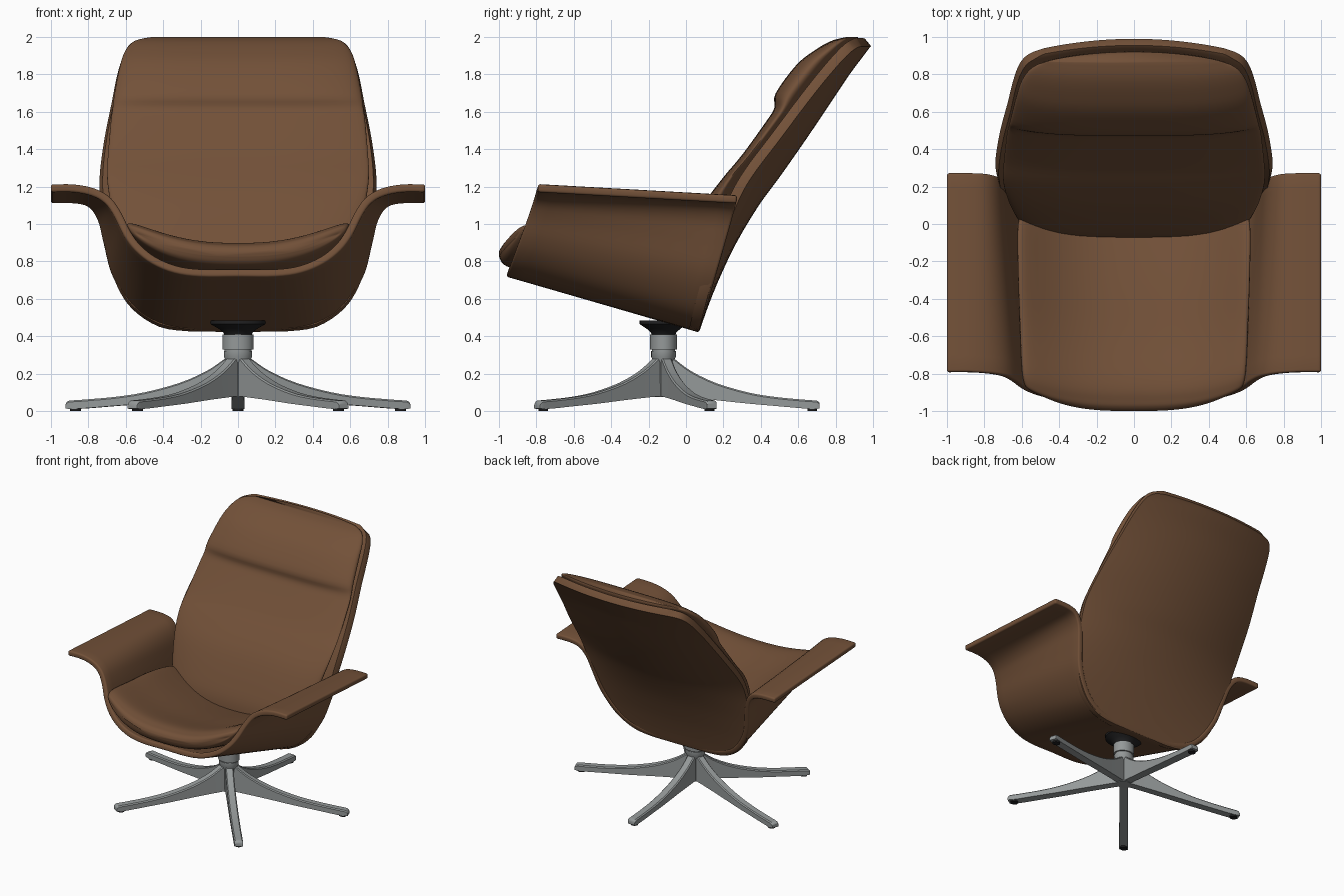
import bpy, bmesh, math
from mathutils import Vector

if "Cube" in bpy.data.objects:
    bpy.data.objects.remove(bpy.data.objects["Cube"])


def material(name, rgb):
    m = bpy.data.materials.new(name)
    m.diffuse_color = (*rgb, 1)
    m.use_nodes = True
    m.node_tree.nodes["Principled BSDF"].inputs["Base Color"].default_value = m.diffuse_color
    return m


LEATHER = material("brown leather", (0.17, 0.082, 0.040))
METAL = material("grey metal", (0.30, 0.32, 0.32))
BLACK = material("black plastic", (0.015, 0.015, 0.016))


def smooth(rows, n):
    """Catmull-Rom resampling of a list of tuples, n steps per segment."""
    out = []
    last = len(rows) - 1
    for i in range(last):
        p = [Vector(rows[min(max(i + k, 0), last)]) for k in (-1, 0, 1, 2)]
        for s in range(n):
            t = s / n
            out.append(0.5 * (2 * p[1] + (p[2] - p[0]) * t
                              + (2 * p[0] - 5 * p[1] + 4 * p[2] - p[3]) * t ** 2
                              + (3 * p[1] - p[0] - 3 * p[2] + p[3]) * t ** 3))
    return out + [Vector(rows[-1])]


def loft(name, rows, mat, closed=False, thickness=0, angle=40):
    """Skin rows of points; closed rows are capped, open ones thickened."""
    bm = bmesh.new()
    grid = [[bm.verts.new(p) for p in r] for r in rows]
    n = len(rows[0])
    for a, b in zip(grid, grid[1:]):
        for j in range(n if closed else n - 1):
            k = (j + 1) % n
            bm.faces.new((a[j], a[k], b[k], b[j]))
    if closed:
        bm.faces.new(grid[0])
        bm.faces.new(grid[-1])
        bmesh.ops.recalc_face_normals(bm, faces=bm.faces)
    me = bpy.data.meshes.new(name)
    bm.to_mesh(me)
    bm.free()
    me.materials.append(mat)
    ob = bpy.data.objects.new(name, me)
    bpy.context.collection.objects.link(ob)
    bpy.ops.object.select_all(action='DESELECT')
    ob.select_set(True)
    bpy.context.view_layer.objects.active = ob
    if thickness:
        s = ob.modifiers.new("thickness", 'SOLIDIFY')
        s.thickness, s.offset = thickness, 1
        b = ob.modifiers.new("rounded rim", 'BEVEL')
        b.width, b.segments, b.limit_method = thickness * 0.3, 3, 'ANGLE'
        b.angle_limit = math.radians(50)
        bpy.ops.object.convert(target='MESH')
    bpy.ops.object.shade_smooth_by_angle(angle=math.radians(angle))
    return ob


# Seat shell with flared arms: loft from front profile to rear profile (x, z)
FRONT = [(0, .72), (.2, .72), (.34, .74), (.46, .79), (.55, .86), (.61, .94),
         (.66, 1.04), (.71, 1.11), (.78, 1.15), (.88, 1.17), (1, 1.17)]
REAR = [(0, .42), (.25, .425), (.4, .45), (.52, .51), (.61, .61), (.68, .74),
        (.72, .9), (.75, 1.02), (.8, 1.09), (.88, 1.11), (1, 1.11)]


def mirrored(half):
    return [(-x, z) for x, z in half[:0:-1]] + half


front = [Vector((x, -.96 + (z - .72) * .37, z)) for x, z in smooth(mirrored(FRONT), 4)]
rear = [Vector((x, .07 + (z - .42) * .29, z)) for x, z in smooth(mirrored(REAR), 4)]
loft("seat_shell", [[f.lerp(r, i / 12) for f, r in zip(front, rear)] for i in range(13)],
     LEATHER, thickness=.042)

# Back shell rows: height, half width, edge y, centre y
BACK = [(.425, .25, .07, .07), (.45, .42, .075, .08), (.55, .57, .10, .115),
        (.7, .66, .14, .175), (.9, .71, .20, .27), (1.1, .735, .27, .39),
        (1.25, .74, .35, .50), (1.45, .715, .50, .64), (1.65, .675, .65, .775),
        (1.8, .645, .77, .875), (1.9, .61, .86, .95), (1.94, .56, .91, .98),
        (1.95, .48, .94, .99)]
US = [-math.cos(math.pi * i / 32) for i in range(33)]
loft("back_shell", [[(u * w, ye + (yc - ye) * (1 - u * u), z) for u in US]
                    for z, w, ye, yc in smooth(BACK, 4)], LEATHER, thickness=.055)

# Pillow cross-section: (across, through) pairs round the loop
LOOP = []
for i in range(64):
    a = 2 * math.pi * i / 64
    u = math.cos(a)
    LOOP.append((u, math.copysign(max(0, 1 - u ** 4) ** .45, math.sin(a))))

# Back cushion with headrest bulge: height, half width, front y, edge y, centre y
CUSHION = [(.55, .42, .0, .05, .06), (.6, .52, -.07, .07, .08), (.75, .6, -.065, .1, .13),
           (.9, .64, -.01, .14, .2), (1.1, .68, .09, .21, .32), (1.25, .7, .2, .28, .42),
           (1.37, .695, .3, .38, .52), (1.55, .68, .43, .52, .65), (1.62, .67, .472, .57, .7),
           (1.7, .66, .48, .64, .75), (1.85, .63, .59, .76, .86), (1.93, .6, .69, .83, .9),
           (1.98, .55, .78, .87, .92), (2, .46, .86, .88, .92)]
rows = []
for z, w, yf, ye, yc in smooth(CUSHION, 4):
    row = []
    for u, v in LOOP:
        yb = ye + (yc - ye) * (1 - u * u)
        row.append((u * w, (yb + yf) / 2 - v * (yb - yf) / 2, min(z, 2)))
    rows.append(row)
loft("back_cushion", rows, LEATHER, closed=True, angle=60)

# Seat cushion, dished in the middle: y, middle z, half thickness, half width, side rise
SEAT = [(.06, .59, .06, .58, .25), (0, .60, .09, .62, .25), (-.3, .68, .09, .62, .23),
        (-.6, .75, .085, .61, .2), (-.85, .815, .08, .6, .17), (-.95, .83, .06, .585, .16),
        (-.985, .835, .04, .56, .15), (-1, .84, .012, .53, .14)]
rows = []
for y, zc, h, w, rise in smooth(SEAT, 5):
    f = min(1, max(0, -y))
    rows.append([(u * w, y + .1 * f * abs(u) ** 3,
                  zc + v * h + rise * abs(u * w / .6) ** 2.5) for u, v in LOOP])
loft("seat_cushion", rows, LEATHER, closed=True, angle=60)

# Swivel base: everything is turned about y = -0.12 and stretched a little in x
CY, SX = -.12, 1.15


def lathe(name, profile, mat, cx=0, cy=CY, sides=32):
    ring = [(math.cos(2 * math.pi * i / sides), math.sin(2 * math.pi * i / sides))
            for i in range(sides)]
    return loft(name, [[(cx + SX * r * c, cy + r * s, z) for c, s in ring]
                       for r, z in profile], mat, closed=True)


lathe("column", [(.05, .075), (.052, .26), (.066, .29), (.066, .322), (.062, .322),
                 (.062, .33), (.072, .33), (.072, .41)], METAL)
lathe("swivel_mount", [(.06, .40), (.068, .42), (.09, .44), (.128, .465), (.128, .485)], BLACK)

# Five legs: radius, bottom z, top z, half width
LEG = [(.02, .08, .31, .028), (.07, .077, .27, .028), (.15, .07, .212, .028),
       (.28, .058, .15, .029), (.45, .04, .10, .03), (.6, .027, .075, .03),
       (.76, .013, .06, .03), (.82, .012, .055, .03), (.835, .014, .04, .027)]
for i in range(5):
    a = math.pi / 2 + i * 2 * math.pi / 5
    c, s = math.cos(a), math.sin(a)
    rows = []
    for r, zb, zt, hw in smooth(LEG, 3):
        rows.append([(SX * (r * c - t * s), CY + r * s + t * c, z)
                     for t, z in ((-hw, zb), (hw, zb), (hw, zt - .008), (hw * .75, zt),
                                  (-hw * .75, zt), (-hw, zt - .008))])
    loft(f"leg_{i + 1}", rows, METAL, closed=True, angle=30)
    lathe(f"foot_pad_{i + 1}", [(.026, 0), (.026, .02)], BLACK,
          SX * .795 * c, CY + .795 * s, 16)
